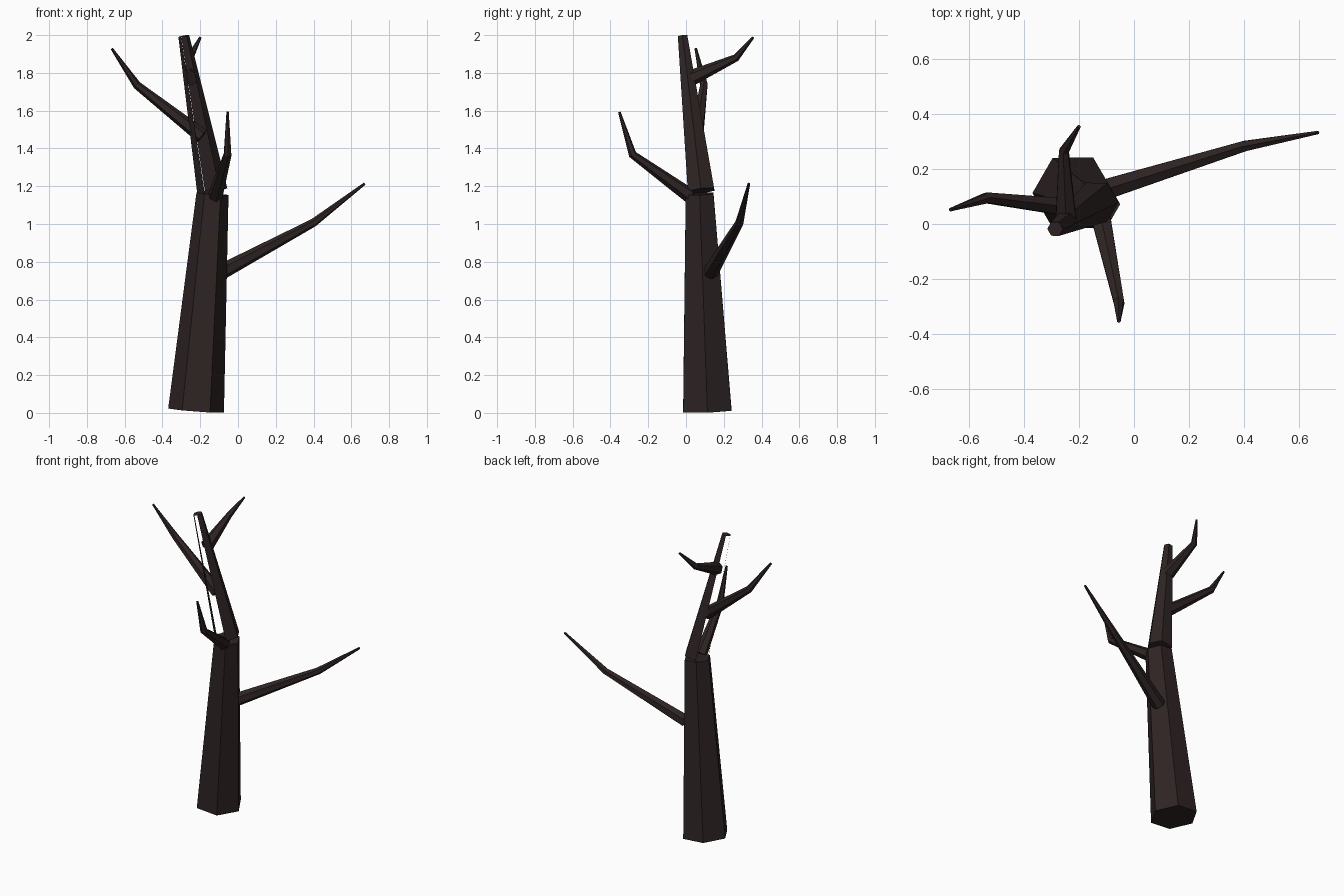
import bpy
import bmesh
from math import cos, sin, tau
from mathutils import Vector

if "Cube" in bpy.data.objects:
    bpy.data.objects.remove(bpy.data.objects["Cube"], do_unlink=True)

SIDES = 6

# Dark bark colour
bark = bpy.data.materials.new("dark_bark")
bark.use_nodes = True
colour = (0.028, 0.0175, 0.0175, 1)
bark.diffuse_color = colour
shader = next(n for n in bark.node_tree.nodes if n.type == "BSDF_PRINCIPLED")
shader.inputs["Base Color"].default_value = colour
shader.inputs["Roughness"].default_value = 0.9


def ring(bm, centre, axis, radius, hint):
    """Hexagonal ring square to the axis, with its first corner towards hint."""
    u = (hint - axis * hint.dot(axis)).normalized()
    v = axis.cross(u)
    return [bm.verts.new(centre + radius * (u * cos(tau * i / SIDES) + v * sin(tau * i / SIDES)))
            for i in range(SIDES)]


def limb(name, stations, hint, open_sides=()):
    """Tapered, capped, flat-shaded limb through (x, y, z, radius) stations."""
    points = [Vector(s[:3]) for s in stations]
    steps = [(b - a).normalized() for a, b in zip(points, points[1:])]
    bm = bmesh.new()
    rings = []
    for i, (point, station) in enumerate(zip(points, stations)):
        axis = (steps[max(i - 1, 0)] + steps[min(i, len(steps) - 1)]).normalized()
        rings.append(ring(bm, point, axis, station[3], Vector(hint)))
    for low, high in zip(rings, rings[1:]):
        for i in range(SIDES):
            j = (i + 1) % SIDES
            if i not in open_sides:
                bm.faces.new((low[i], low[j], high[j], high[i]))
    bm.faces.new(rings[0][::-1])
    bm.faces.new(rings[-1])
    mesh = bpy.data.meshes.new(name)
    bm.to_mesh(mesh)
    bm.free()
    mesh.materials.append(bark)
    bpy.context.collection.objects.link(bpy.data.objects.new(name, mesh))


# Trunk, and the broken upper trunk with two open sides
limb("lower_trunk", [(-0.222, 0.113, 0.012, 0.148), (-0.135, 0.072, 1.16, 0.085)], (1, 0, 0))
limb("upper_trunk", [(-0.136, 0.08, 1.175, 0.081), (-0.287, -0.018, 1.995, 0.029)],
     (1, 0, 0), open_sides=(2, 4))

# Bent branches: base, elbow, tip
branches = {
    "long_left_branch": [(-0.09, 0.13, 0.745, 0.042), (0.4, 0.283, 1.007, 0.022),
                         (0.67, 0.333, 1.213, 0.007)],
    "right_branch": [(-0.19, 0.055, 1.465, 0.04), (-0.535, 0.095, 1.735, 0.022),
                     (-0.668, 0.052, 1.928, 0.007)],
    "front_branch": [(-0.12, 0.02, 1.15, 0.04), (-0.055, -0.283, 1.368, 0.022),
                     (-0.055, -0.353, 1.593, 0.007)],
    "back_branch": [(-0.248, 0.025, 1.772, 0.042), (-0.255, 0.265, 1.88, 0.02),
                    (-0.2, 0.355, 1.987, 0.007)],
}
for name, stations in branches.items():
    limb(name, stations, (0, 0, 1))
